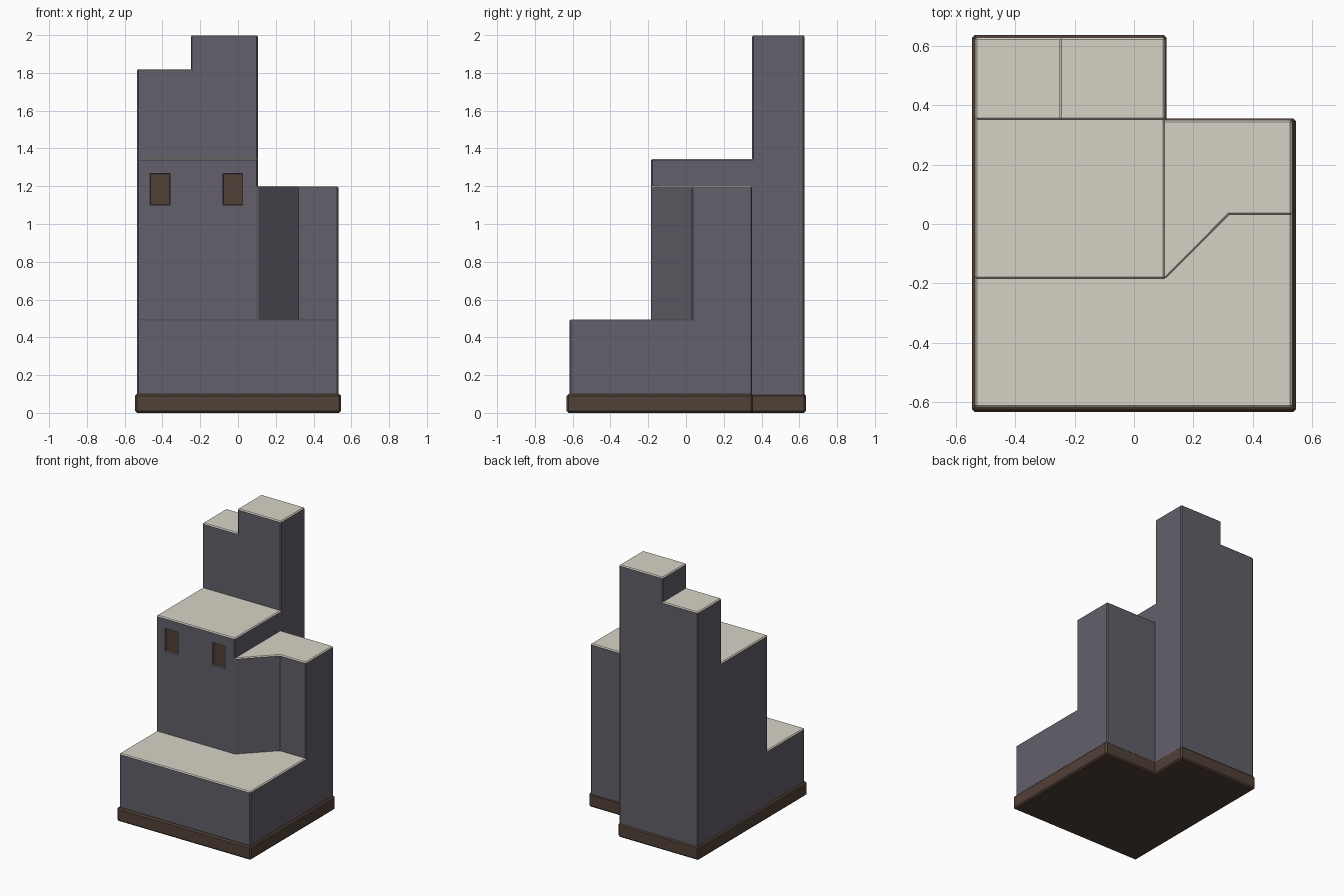
import bpy, bmesh
from mathutils import Vector

if "Cube" in bpy.data.objects:
    bpy.data.objects.remove(bpy.data.objects["Cube"])


def material(name, rgb):
    m = bpy.data.materials.new(name)
    m.diffuse_color = (*rgb, 1)
    m.use_nodes = True
    m.node_tree.nodes["Principled BSDF"].inputs["Base Color"].default_value = m.diffuse_color
    return m


STONE = material("grey stone", (0.125, 0.115, 0.145))
ROOF = material("pale roof", (0.68, 0.65, 0.56))
BROWN = material("dark brown", (0.083, 0.052, 0.038))


def make_object(name, bm, mats):
    me = bpy.data.meshes.new(name)
    bm.to_mesh(me)
    bm.free()
    for m in mats:
        me.materials.append(m)
    ob = bpy.data.objects.new(name, me)
    bpy.context.collection.objects.link(ob)
    return ob


def chamfer_convex(bm, width):
    bm.normal_update()
    edges = [e for e in bm.edges if e.is_manifold and e.is_convex
             and e.calc_face_angle(0) > 0.5]
    bmesh.ops.bevel(bm, geom=edges, offset=width, segments=1,
                    affect='EDGES', clamp_overlap=True)
    bm.normal_update()


# Plan of the tower: corner points, and cells with their roof heights
P = dict(A=(-.535, -.617), B=(.532, -.617), C=(.532, .03), D=(.32, .03),
         E=(.105, -.185), F=(-.535, -.185), G=(.532, .35), H=(.105, .35),
         I=(-.535, .35), J=(-.25, .35), K=(-.25, .627), L=(-.535, .627),
         M=(.105, .627))
CELLS = {"ABCDEF": .495,   # front step
         "FEHJI": 1.345,   # keep
         "EDCGH": 1.2,     # side wing
         "IJKL": 1.82,     # low back tower
         "JHMK": 2.0}      # tall back tower
GROUND = .085

bm = bmesh.new()
verts = {}


def vert(p, z):
    if (p, z) not in verts:
        verts[p, z] = bm.verts.new((*P[p], z))
    return verts[p, z]


levels = {p: sorted({GROUND} | {h for c, h in CELLS.items() if p in c})
          for p in P}
owner = {(c[i], c[(i + 1) % len(c)]): h
         for c, h in CELLS.items() for i in range(len(c))}

# Roofs, and walls wherever a cell rises above its neighbour
for c, h in CELLS.items():
    bm.faces.new([vert(p, h) for p in c])
for (a, b), hi in owner.items():
    lo = owner.get((b, a), GROUND)
    if lo < hi:
        col = lambda p: [vert(p, z) for z in levels[p] if lo <= z <= hi]
        bm.faces.new(col(a)[::-1] + col(b))
chamfer_convex(bm, .007)
for f in bm.faces:
    f.material_index = 1 if f.normal.z > .4 else 0

# Windows: slice the keep's front wall and push two panels in
WIN_X = [(-.465, -.36), (-.08, .025)]
WIN_Z = (1.10, 1.267)


def on_front_wall(f):
    m = f.calc_center_median()
    return f.normal.y < -.99 and abs(m.y + .185) < .001


cuts = [((x, 0, 0), (1, 0, 0)) for pair in WIN_X for x in pair]
cuts += [((0, 0, z), (0, 0, 1)) for z in WIN_Z]
for co, no in cuts:
    wall = [f for f in bm.faces if on_front_wall(f)]
    geom = wall + list({e for f in wall for e in f.edges}) \
        + list({v for f in wall for v in f.verts})
    bmesh.ops.bisect_plane(bm, geom=geom, plane_co=co, plane_no=no, dist=1e-5)
    bm.normal_update()
panes = []
for f in bm.faces:
    m = f.calc_center_median()
    if on_front_wall(f) and WIN_Z[0] < m.z < WIN_Z[1] \
            and any(l < m.x < r for l, r in WIN_X):
        panes.append(f)
bmesh.ops.inset_individual(bm, faces=panes, thickness=.003, depth=-.015)
for f in panes:
    f.material_index = 2
make_object("tower", bm, [STONE, ROOF, BROWN])

# Plinth: chamfered slab following the L-shaped footprint
bm = bmesh.new()
outline = [(-.545, -.632), (.545, -.632), (.545, .355), (.11, .355),
           (.11, .635), (-.545, .635)]
base = bm.faces.new([bm.verts.new((x, y, 0)) for x, y in outline])
ext = bmesh.ops.extrude_face_region(bm, geom=[base], use_keep_orig=True)
for v in ext["geom"]:
    if isinstance(v, bmesh.types.BMVert):
        v.co += Vector((0, 0, .1))
bmesh.ops.recalc_face_normals(bm, faces=bm.faces)
chamfer_convex(bm, .01)
make_object("plinth", bm, [BROWN])
